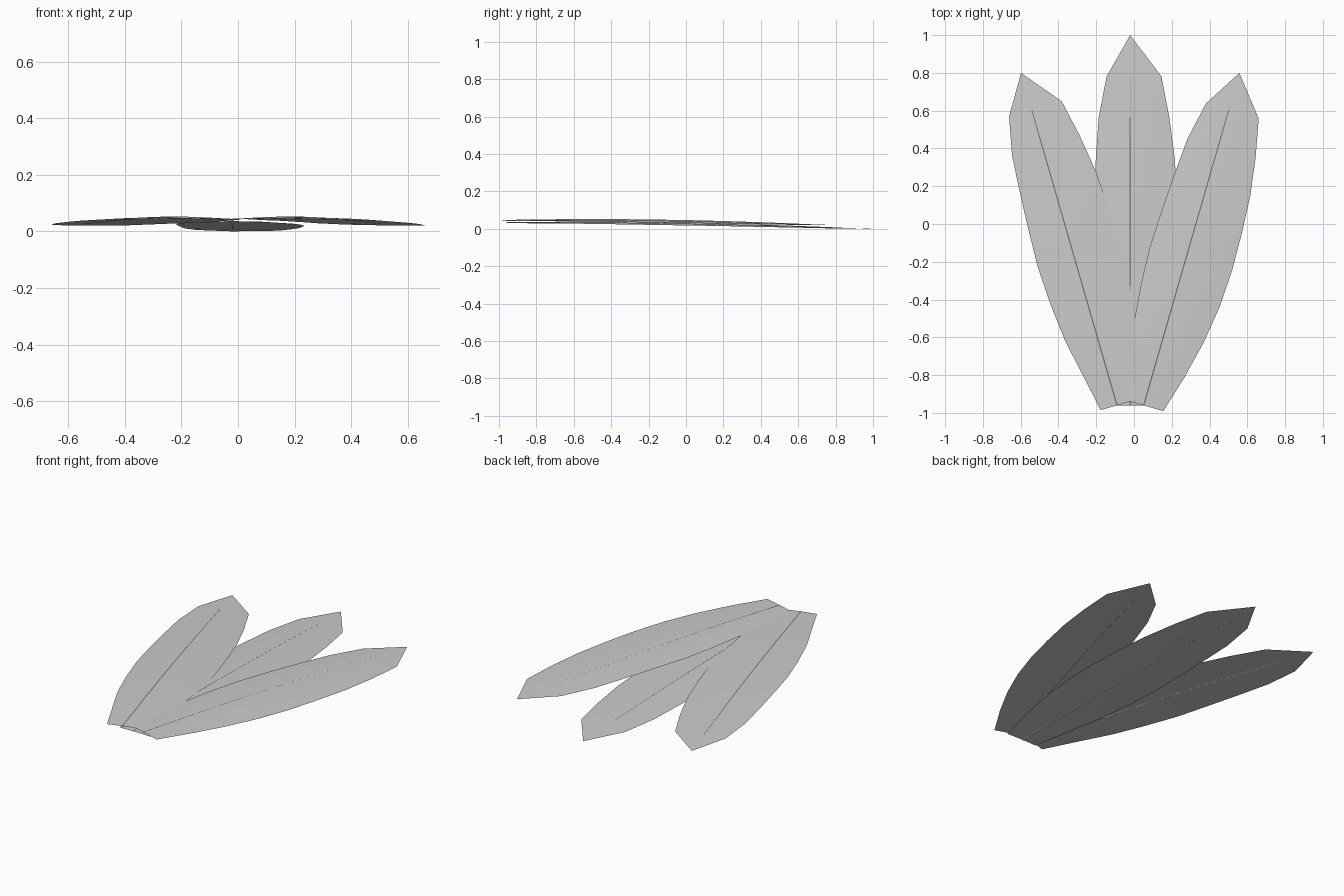
import bpy, bmesh, math
from mathutils import Matrix, Vector

cube = bpy.data.objects.get("Cube")
if cube:
    bpy.data.objects.remove(cube, do_unlink=True)

grey = bpy.data.materials.new("feather_grey")
grey.use_nodes = True
colour = (0.6, 0.6, 0.6, 1)
grey.diffuse_color = colour
grey.node_tree.nodes["Principled BSDF"].inputs["Base Color"].default_value = colour

# Vane half-widths and spine heights, one entry per evenly spaced row
STEP = 0.2035
LEFT = [0.09, 0.13, 0.17, 0.19, 0.20, 0.193, 0.182, 0.167, 0.125, 0]
RIGHT = [0.11, 0.168, 0.214, 0.243, 0.253, 0.248, 0.236, 0.207, 0.165, 0]
SPINE = [0.045, 0.048, 0.05, 0.05, 0.048, 0.045, 0.04, 0.034, 0.027, 0.02]


def finish(bm, name, matrix):
    bm.transform(matrix)
    bmesh.ops.recalc_face_normals(bm, faces=bm.faces)
    mesh = bpy.data.meshes.new(name)
    bm.to_mesh(mesh)
    bm.free()
    mesh.materials.append(grey)
    obj = bpy.data.objects.new(name, mesh)
    bpy.context.collection.objects.link(obj)
    return obj


def make_vane(name, matrix, spine):
    """Thin curved sheet, arched across its width and pointed at the tip."""
    bm = bmesh.new()
    rows = []
    for i, z in enumerate(spine[:-1]):
        row = []
        for t in (-1, -0.5, 0, 0.5, 1):
            x = t * (RIGHT[i] if t > 0 else LEFT[i])
            row.append(bm.verts.new((x, i * STEP, z - 0.2 * x * x)))
        rows.append(row)
    for a, b in zip(rows, rows[1:]):
        for j in range(4):
            bm.faces.new((a[j], a[j + 1], b[j + 1], b[j]))
    tip = bm.verts.new((0, 9 * STEP, spine[-1]))
    for a, b in zip(rows[-1], rows[-1][1:]):
        bm.faces.new((a, b, tip))
    obj = finish(bm, name, matrix)
    # Sheets face upward
    if obj.data.polygons[0].normal.z < 0:
        obj.data.flip_normals()
    for poly in obj.data.polygons:
        poly.use_smooth = True


def make_quill(name, matrix, spine):
    """Four-sided tapering shaft that follows the spine."""
    bm = bmesh.new()
    rings = []
    for i, z in enumerate(spine[:-1]):
        r = 0.006 - 0.0005 * i
        rings.append([bm.verts.new((r * sx, i * STEP, z + 0.5 * r * sz))
                      for sx, sz in ((1, 0), (0, 1), (-1, 0), (0, -1))])
    for a, b in zip(rings, rings[1:]):
        for j in range(4):
            k = (j + 1) % 4
            bm.faces.new((a[j], a[k], b[k], b[j]))
    bm.faces.new(rings[0])
    bm.faces.new(rings[-1])
    finish(bm, name, matrix)


# Three feathers fanned from the base; the middle one is longer and lies beneath
FAN = math.radians(16.1)
for side, x, angle, length in (("left", 0.05, -FAN, 1),
                               ("right", -0.09, FAN, 1),
                               ("middle", -0.02, 0, 1.07)):
    matrix = (Matrix.Translation(Vector((x, -0.96, 0)))
              @ Matrix.Rotation(angle, 4, 'Z')
              @ Matrix.Diagonal((1, length, 1, 1)))
    spine = SPINE
    if side == "middle":
        spine = [z - 0.012 - 0.008 * i / 9 for i, z in enumerate(SPINE)]
    make_vane(side + "_feather_vane", matrix, spine)
    make_quill(side + "_feather_quill", matrix, spine)
